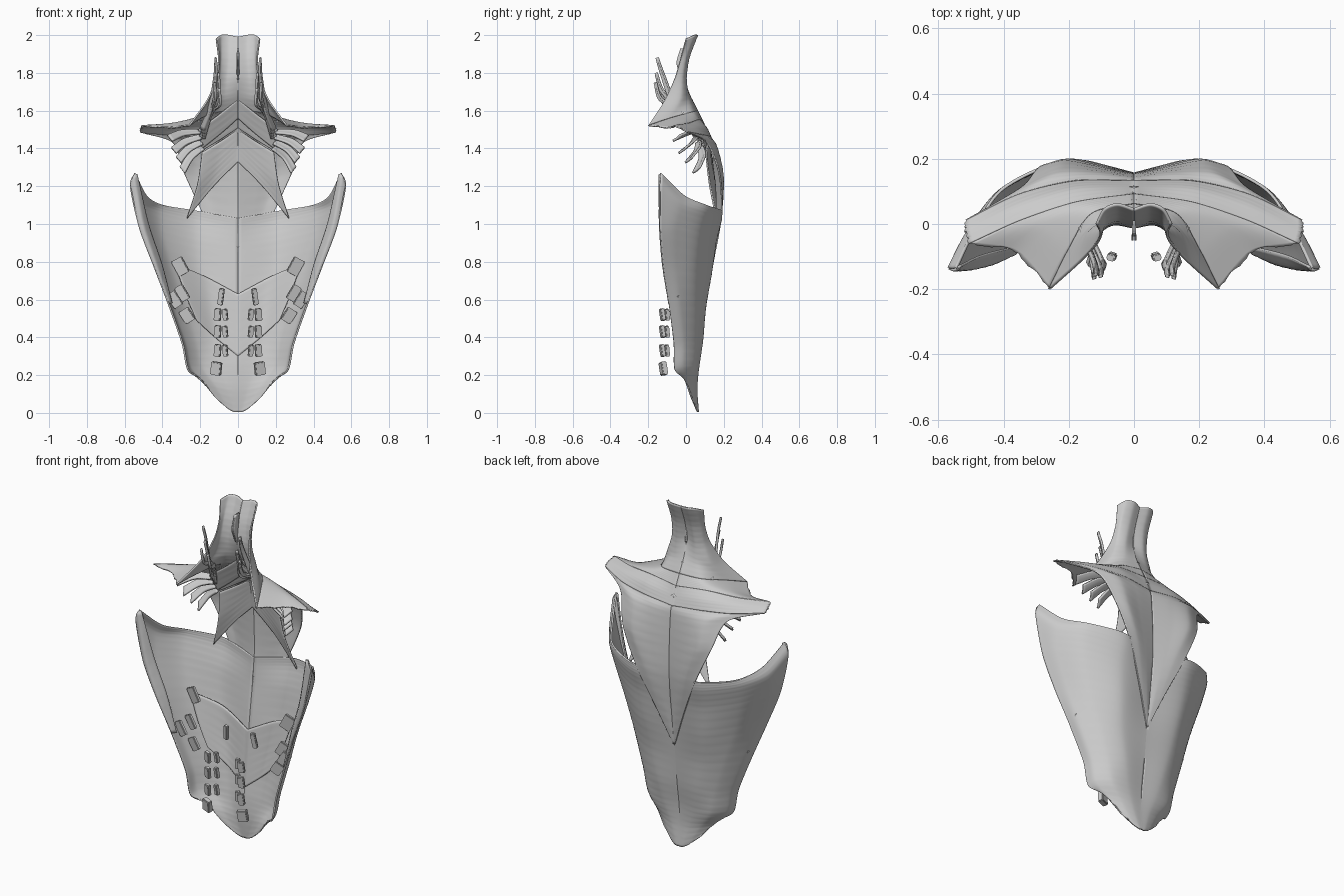
import bpy, bmesh, math, random
from mathutils import Vector, Matrix, Euler

random.seed(4)


def spline(pts, n):
    """Smooth resampling of control points, n samples per span."""
    p = [Vector(q) for q in pts]
    p = [2 * p[0] - p[1]] + p + [2 * p[-1] - p[-2]]
    out = []
    for i in range(1, len(p) - 2):
        a, b, c, d = p[i - 1:i + 3]
        m1, m2 = (c - a) * 0.42, (d - b) * 0.42
        for k in range(n + (i == len(p) - 3)):
            t = k / n
            out.append(b * (2*t**3 - 3*t*t + 1) + m1 * (t**3 - 2*t*t + t)
                       + c * (3*t*t - 2*t**3) + m2 * (t**3 - t*t))
    return out


def finish(name, bm, thick=0):
    bmesh.ops.recalc_face_normals(bm, faces=bm.faces)
    me = bpy.data.meshes.new(name)
    bm.to_mesh(me)
    bm.free()
    ob = bpy.data.objects.new(name, me)
    bpy.context.collection.objects.link(ob)
    if thick:
        s = ob.modifiers.new("thickness", 'SOLIDIFY')
        s.thickness, s.offset = thick, 0
    m = ob.modifiers.new("mirror", 'MIRROR')
    m.use_clip = False
    m.merge_threshold = 0.0005
    bpy.ops.object.select_all(action='DESELECT')
    ob.select_set(True)
    bpy.context.view_layer.objects.active = ob
    bpy.ops.object.shade_smooth_by_angle(angle=math.radians(40))
    return ob


def sheet(name, rows, thick=0.008, nu=10, nv=10, ripple=0.0007, fray=0.0):
    """Muscle sheet lofted through rows running from the spine outward; fibres follow the rows."""
    across = [spline(r, nv) for r in rows]
    cols = [spline(c, nu) for c in zip(*across)]
    bm = bmesh.new()
    grid = []
    for j, col in enumerate(cols):
        s = j / (len(cols) - 1)
        line = []
        for i, v in enumerate(col):
            v = v.copy()
            v.y += ripple * math.sin(i * 2.1 + 3 * s) * math.sin(math.pi * s)
            if j == len(cols) - 1 and fray:
                v += (v - cols[j - 1][i]).normalized() * random.uniform(-fray, fray)
            v.x = max(v.x, 0)
            line.append(bm.verts.new(v))
        grid.append(line)
    for a, b in zip(grid, grid[1:]):
        for i in range(len(a) - 1):
            bm.faces.new((a[i], b[i], b[i + 1], a[i + 1]))
    bmesh.ops.remove_doubles(bm, verts=bm.verts, dist=0.0002)
    return finish(name, bm, thick)


def strip(name, pts, w0, w1, side, thick=0.012):
    """Narrow slip following a path, width going from w0 to w1."""
    side = Vector(side).normalized()
    rows = []
    for k, p in enumerate(pts):
        h = side * (w0 + (w1 - w0) * k / (len(pts) - 1)) / 2
        rows.append([Vector(p) - h, Vector(p) + Vector((0, .004, 0)), Vector(p) + h])
    return sheet(name, rows, thick, 6, 3, 0)


def tabs(name, items):
    """Group of small bevelled blocks: (centre, size, tilt about y)."""
    bm = bmesh.new()
    for c, s, tilt in items:
        M = (Matrix.Translation(c) @ Euler((0.12, math.radians(tilt), 0.3)).to_matrix().to_4x4()
             @ Matrix.Diagonal((*s, 1)))
        g = bmesh.ops.create_cube(bm, size=1, matrix=M)
        edges = list({e for v in g['verts'] for e in v.link_edges})
        bmesh.ops.bevel(bm, geom=edges, offset=0.004, segments=2, affect='EDGES')
    return finish(name, bm)


# Trapezius: neck, shoulder, middle and lower portions sharing border rows
front_corner = [(0, .06, 1.60), (.13, .03, 1.59), (.20, -.08, 1.56), (.26, -.20, 1.52)]
band_top = [(0, .09, 1.54), (.18, .065, 1.55), (.35, .01, 1.53), (.505, -.06, 1.52)]
band_low = [(0, .13, 1.44), (.18, .13, 1.46), (.35, .09, 1.47), (.515, .01, 1.485)]
sheet("trapezius_neck", [
    [(0, .045, 1.99), (.05, .06, 2.0), (.09, .045, 2.0), (.115, .0, 1.98)],
    [(0, .005, 1.88), (.05, .015, 1.88), (.09, .0, 1.88), (.102, -.03, 1.87)],
    [(0, -.01, 1.78), (.06, .0, 1.77), (.10, -.02, 1.77), (.115, -.06, 1.77)],
    [(0, .015, 1.69), (.08, .01, 1.67), (.14, -.03, 1.66), (.165, -.115, 1.65)],
    front_corner])
sheet("trapezius_shoulder", [
    front_corner,
    [(0, .075, 1.57), (.16, .05, 1.57), (.28, -.01, 1.545), (.365, -.085, 1.51)],
    band_top], fray=0.006)
sheet("trapezius_middle", [
    band_top,
    [(0, .11, 1.49), (.18, .105, 1.51), (.35, .055, 1.51), (.515, -.025, 1.505)],
    band_low], fray=0.006)
sheet("trapezius_lower", [
    band_low,
    [(0, .14, 1.40), (.12, .155, 1.41), (.24, .155, 1.42), (.345, .11, 1.43)],
    [(0, .15, 1.25), (.11, .175, 1.25), (.21, .195, 1.26), (.285, .175, 1.27)],
    [(0, .153, 1.05), (.07, .172, 1.05), (.13, .186, 1.055), (.19, .188, 1.06)],
    [(0, .13, .82), (.03, .14, .82), (.06, .145, .82), (.085, .147, .82)],
    [(0, .108, .62), (.002, .108, .62), (.004, .108, .62), (.006, .108, .62)]])

# Latissimus wrapping from the spine round to the arm
sheet("latissimus", [
    [(0, .15, 1.03), (.22, .188, 1.07), (.40, .11, 1.10), (.485, -.01, 1.15), (.545, -.135, 1.27)],
    [(0, .148, .98), (.22, .183, 1.02), (.41, .10, 1.06), (.51, -.025, 1.10), (.568, -.135, 1.20)],
    [(0, .138, .88), (.22, .155, .91), (.40, .07, .95), (.49, -.05, .98), (.52, -.135, .98)],
    [(0, .115, .72), (.20, .13, .74), (.35, .05, .77), (.42, -.05, .78), (.445, -.12, .78)],
    [(0, .095, .55), (.17, .10, .56), (.28, .05, .57), (.35, -.03, .57), (.365, -.09, .57)],
    [(0, .078, .38), (.13, .085, .38), (.22, .05, .37), (.28, -.01, .37), (.295, -.065, .37)],
    [(0, .060, .25), (.10, .065, .24), (.19, .045, .24), (.25, -.01, .24), (.265, -.06, .23)],
    [(0, .055, .13), (.06, .055, .13), (.12, .04, .14), (.17, .01, .15), (.205, -.01, .185)],
    [(0, .064, .005), (.02, .063, .005), (.05, .055, .02), (.08, .045, .045), (.12, .03, .08)]],
    thick=0.009)
# Folded front border of the latissimus
sheet("latissimus_border", [
    [(.568, -.135, 1.21), (.553, -.142, 1.26), (.535, -.13, 1.265)],
    [(.52, -.135, .98), (.50, -.137, .99), (.475, -.10, 1.0)],
    [(.445, -.12, .78), (.43, -.12, .78), (.405, -.08, .79)],
    [(.365, -.09, .58), (.36, -.088, .58), (.35, -.07, .58)]], nv=4)

# Rhomboids beneath the trapezius
sheet("rhomboid_major", [
    [(0, .11, 1.50), (.09, .115, 1.44), (.19, .105, 1.38)],
    [(0, .125, 1.42), (.11, .135, 1.31), (.215, .125, 1.21)],
    [(0, .138, 1.33), (.13, .155, 1.20), (.27, .16, 1.03)]])
sheet("rhomboid_minor", [
    [(0, .07, 1.58), (.09, .08, 1.53), (.19, .08, 1.46)],
    [(0, .10, 1.51), (.09, .11, 1.45), (.19, .10, 1.39)]])

# Neck slips converging on the shoulder blade
for k, (x, y, z) in enumerate([(.12, -.155, 1.88), (.105, -.16, 1.80),
                               (.125, -.165, 1.75), (.10, -.14, 1.72)]):
    strip(f"levator_slip_{k+1}",
          [(x, y, z), (x, y + .03, z - .09), (.145, -.06 + .015 * k, 1.62 - .01 * k),
           (.19, .03 + .012 * k, 1.50 - .015 * k)], 0.012, 0.04, (.7, 1, .4))

# Upper rib slips fanning outward
sheet("upper_serratus_sheet", [
    [(0, .03, 1.66), (.10, .035, 1.58), (.21, .035, 1.50)],
    [(0, .07, 1.56), (.09, .08, 1.48), (.19, .08, 1.40)]])
for k, (x, y, z) in enumerate([(.36, -.05, 1.455), (.34, -.02, 1.39),
                               (.315, .015, 1.34), (.295, .055, 1.285)]):
    a = Vector((.205 - .006 * k, .04 + .012 * k, 1.49 - .028 * k))
    b = Vector((x, y, z))
    strip(f"upper_rib_slip_{k+1}", [a, (a + b) / 2 + Vector((.01, .02, .01)), b],
          0.035, 0.055, (.45, .7, .55))

# Lower serratus sheet and its rib ends
sheet("lower_serratus_sheet", [
    [(0, .09, .63), (.17, .10, .72), (.335, .03, .79)],
    [(0, .075, .46), (.14, .085, .54), (.275, .025, .62)],
    [(0, .06, .30), (.11, .07, .39), (.22, .03, .49)]], thick=0.006)
tabs("lower_rib_ends", [
    ((.305, .025, .775), (.065, .018, .09), 28),
    ((.335, -.05, .60), (.055, .018, .085), 32),
    ((.295, -.015, .635), (.05, .018, .085), 30),
    ((.27, -.02, .515), (.06, .018, .075), 32)])

# Small attachment blocks in two columns near the spine
blocks = [((.09, .02, .615), (.028, .02, .09), -10)]
for k, z in enumerate((.52, .43, .33)):
    blocks += [((.068, -.10, z), (.026, .022, .062), 4),
               ((.108, -.125, z), (.036, .022, .066), -6)]
blocks += [((.115, -.12, .235), (.055, .03, .07), -8)]
tabs("spine_blocks", blocks)

# Neck ligament fin on the midline
sheet("neck_ligament", [
    [(.002, .01, 1.93), (.003, -.03, 1.93)],
    [(.002, .0, 1.86), (.005, -.05, 1.85)],
    [(.002, .0, 1.76), (.003, -.02, 1.77)]], thick=0.006, nv=3, ripple=0)
